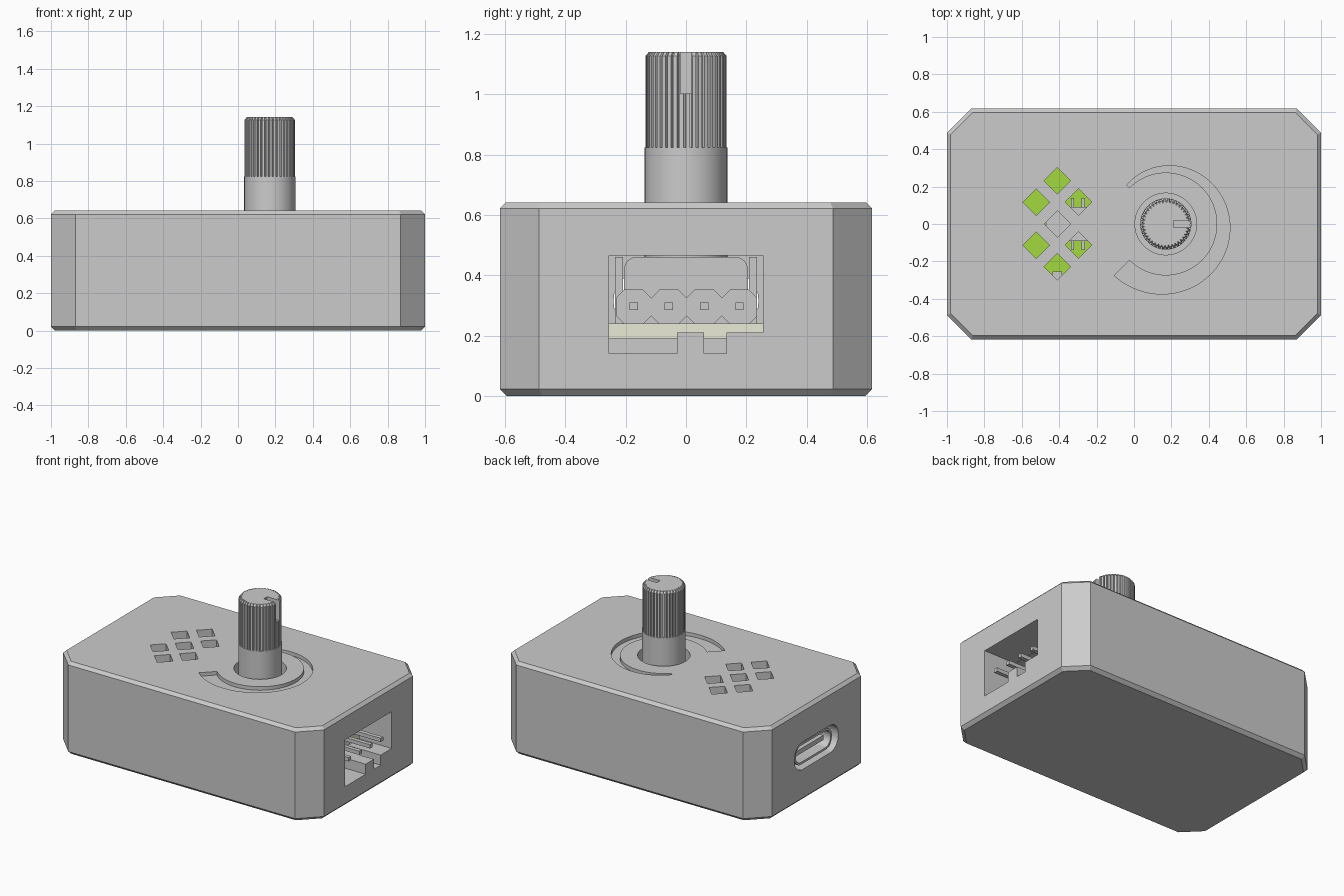
import bpy, bmesh
from math import cos, sin, pi, radians, sqrt

if "Cube" in bpy.data.objects:
    bpy.data.objects.remove(bpy.data.objects["Cube"])

KX = 0.17  # knob axis


def loft(name, rings):
    """Skin a list of equal-length rings and cap both ends."""
    bm = bmesh.new()
    vs = [[bm.verts.new(p) for p in r] for r in rings]
    n = len(vs[0])
    for a, b in zip(vs, vs[1:]):
        for i in range(n):
            j = (i + 1) % n
            bm.faces.new((a[i], a[j], b[j], b[i]))
    bm.faces.new(vs[0])
    bm.faces.new(vs[-1])
    bmesh.ops.recalc_face_normals(bm, faces=bm.faces)
    me = bpy.data.meshes.new(name)
    bm.to_mesh(me)
    bm.free()
    ob = bpy.data.objects.new(name, me)
    bpy.context.collection.objects.link(ob)
    return ob


def prism_z(name, pts, z0, z1):
    return loft(name, [[(x, y, z) for x, y in pts] for z in (z0, z1)])


def prism_x(name, pts, x0, x1):
    return loft(name, [[(x, y, z) for y, z in pts] for x in (x0, x1)])


def box(name, x0, x1, y0, y1, z0, z1):
    return prism_z(name, [(x0, y0), (x1, y0), (x1, y1), (x0, y1)], z0, z1)


def octagon(hx, hy, c):
    return [(-hx + c, -hy), (hx - c, -hy), (hx, -hy + c), (hx, hy - c),
            (hx - c, hy), (-hx + c, hy), (-hx, hy - c), (-hx, -hy + c)]


def circle(r, n=64, cx=KX, cy=0):
    return [(cx + r * cos(2 * pi * i / n), cy + r * sin(2 * pi * i / n)) for i in range(n)]


def round_rect(hw, hh, r, cz, n=8):
    pts = []
    for k, (sy, sz) in enumerate([(1, 1), (-1, 1), (-1, -1), (1, -1)]):
        for i in range(n + 1):
            a = (k + i / n) * pi / 2
            pts.append((sy * (hw - r) + r * cos(a), cz + sz * (hh - r) + r * sin(a)))
    return pts


def cut(ob, cutter):
    m = ob.modifiers.new("cut", 'BOOLEAN')
    m.operation, m.solver, m.object = 'DIFFERENCE', 'EXACT', cutter
    bpy.context.view_layer.objects.active = ob
    bpy.ops.object.modifier_apply(modifier=m.name)
    bpy.data.objects.remove(cutter)


def smooth(ob):
    bpy.ops.object.select_all(action='DESELECT')
    ob.select_set(True)
    bpy.context.view_layer.objects.active = ob
    bpy.ops.object.shade_smooth_by_angle(angle=radians(30))


def material(name, rgb):
    m = bpy.data.materials.new(name)
    m.diffuse_color = (*rgb, 1)
    m.use_nodes = True
    m.node_tree.nodes["Principled BSDF"].inputs["Base Color"].default_value = m.diffuse_color
    return m


# Case: chamfered octagonal shell
rings = []
for z, d in [(0, 0.022), (0.022, 0), (0.622, 0), (0.642, 0.02)]:
    rings.append([(x, y, z) for x, y in octagon(1 - d, 0.617 - d, 0.13 - d * (2 - sqrt(2)))])
case = loft("case", rings)
cut(case, box("cavity", -0.92, 0.75, -0.54, 0.54, 0.06, 0.55))

# Stepped header opening on the right, port opening on the left
cut(case, prism_x("header_opening", [
    (-0.255, 0.465), (-0.255, 0.14), (-0.03, 0.14), (-0.03, 0.21), (0.06, 0.21),
    (0.06, 0.14), (0.135, 0.14), (0.135, 0.21), (0.255, 0.21), (0.255, 0.465)], 0.7, 1.1))
cut(case, prism_x("port_opening", round_rect(0.24, 0.095, 0.09, 0.315), -1.1, -0.88))

# Knob hole, diamond grille and tapering level groove in the lid
cut(case, prism_z("knob_hole", circle(0.165), 0.5, 0.7))
grille = [(-0.41, 0)] + [(-0.41 + dx, 0.002 + dy) for dx, dy in
                         [(0, .23), (0, -.23), (-.113, .115), (.113, .115), (-.113, -.115), (.113, -.115)]]
for x, y in grille:
    cut(case, prism_z("grille_cut", circle(0.071, 4, x, y), 0.5, 0.7))
N = 60
sweep = [(i / N, radians(135 - 270 * i / N)) for i in range(N + 1)]
outer = [(KX + (0.295 + 0.095 * t) * cos(a), (0.295 + 0.095 * t) * sin(a)) for t, a in sweep]
inner = [(KX + 0.275 * cos(a), 0.275 * sin(a)) for t, a in reversed(sweep)]
cut(case, prism_z("level_groove", outer + inner, 0.617, 0.7))

# Potentiometer body with rounded top corners and side brackets
arc = [(0.165 + 0.04 * cos(i * pi / 12), 0.42 + 0.04 * sin(i * pi / 12)) for i in range(7)]
profile = [(0.205, 0.24)] + arc + [(-y, z) for y, z in reversed(arc)] + [(-0.205, 0.24)]
prism_x("pot_body", profile, KX - 0.21, KX + 0.21)
for s in (-1, 1):
    box("pot_bracket", KX - 0.1, KX + 0.1, s * 0.222 - 0.013, s * 0.222 + 0.013, 0.24, 0.46)

# Shaft: plain lower part and knurled upper part with an indicator slot
shaft = prism_z("shaft", circle(0.137), 0.46, 0.823)
smooth(shaft)


def knurl(shrink):
    pts, teeth = [], 40
    for i in range(teeth):
        for f, r in [(0, 0.135), (0.6, 0.135), (0.7, 0.126), (0.9, 0.126)]:
            a = 2 * pi * (i + f) / teeth
            pts.append((KX + (r - shrink) * cos(a), (r - shrink) * sin(a)))
    return pts


knob = loft("knurled_knob", [[(x, y, z) for x, y in knurl(d)]
                             for z, d in [(0.823, 0), (1.127, 0), (1.141, 0.012)]])
cut(knob, box("slot_cut", 0.21, 0.4, -0.018, 0.018, 1.003, 1.2))

# Circuit board: green faces, pale edges
board = box("circuit_board", -0.9, 0.72, -0.45, 0.45, 0.19, 0.24)
board.data.materials.append(material("board_edge", (0.83, 0.83, 0.68)))
board.data.materials.append(material("board_green", (0.36, 0.7, 0.05)))
for p in board.data.polygons:
    p.material_index = int(abs(p.normal.z) > 0.5)

# Pin header: four octagonal blocks with pins
for i in range(4):
    y = 0.002 + (i - 1.5) * 0.117
    prism_x("header_block", [(y + a, 0.295 + b) for a, b in octagon(0.0585, 0.057, 0.027)], 0.6, 0.7)
    box("header_pin", 0.56, 0.98, y - 0.014, y + 0.014, 0.284, 0.31)

# Small chip with legs, and a tiny part beside it
box("chip", -0.47, -0.245, -0.09, 0.09, 0.25, 0.31)
for i in range(4):
    x = -0.445 + i * 0.058
    for s in (-1, 1):
        y0, y1 = sorted((s * 0.085, s * 0.138))
        box("chip_leg", x - 0.009, x + 0.009, y0, y1, 0.24, 0.27)
box("small_part", -0.435, -0.385, -0.31, -0.255, 0.24, 0.27)

# Port: hollow rounded shell with a tongue
rings = []
for x, d in [(-0.64, 0), (-0.975, 0), (-0.975, 0.015), (-0.7, 0.015)]:
    rings.append([(x, y, z) for y, z in round_rect(0.205 - d, 0.073 - d, 0.07 - d, 0.313)])
smooth(loft("port_shell", rings))
box("port_tongue", -0.95, -0.69, -0.15, 0.15, 0.297, 0.329)
